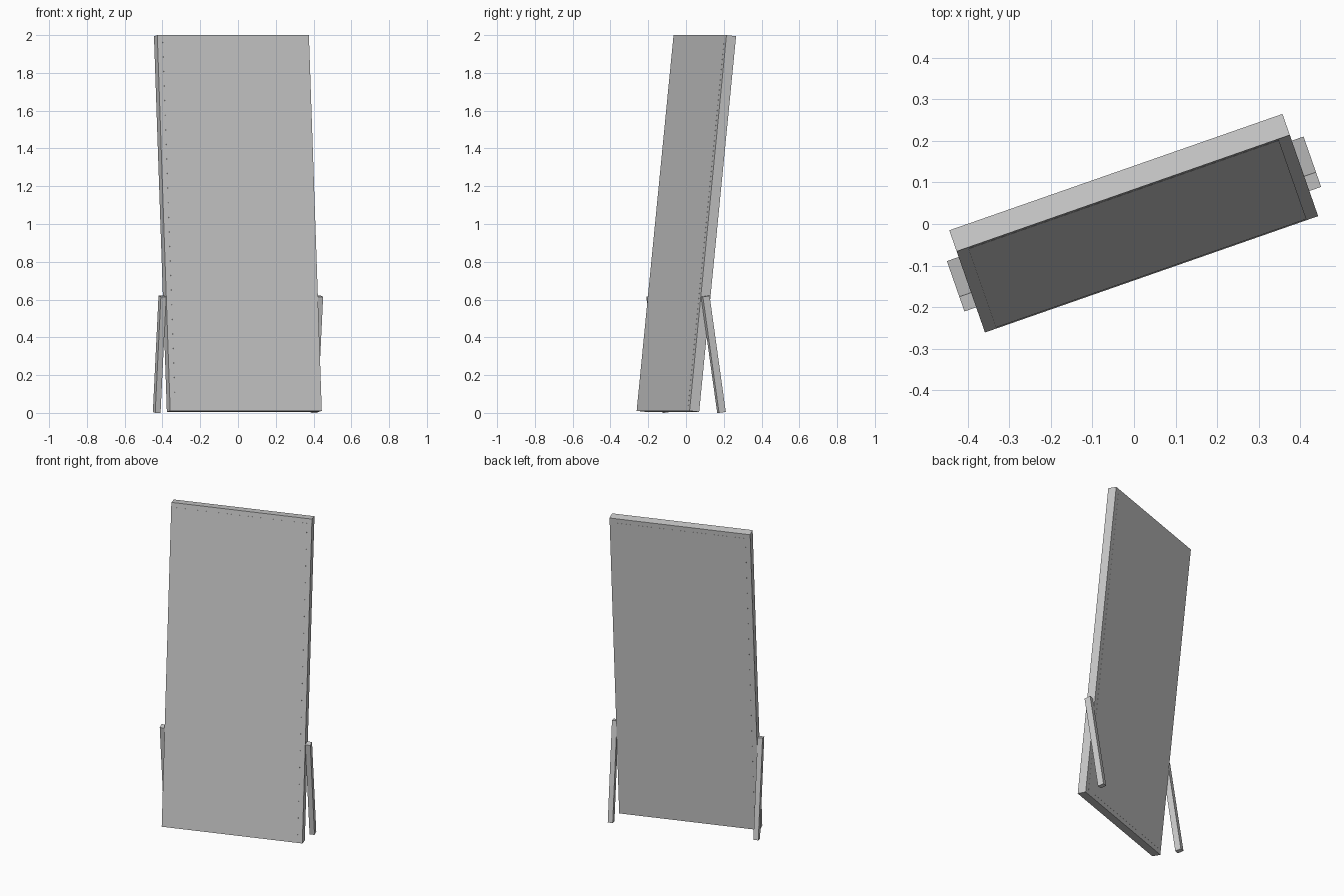
import bpy, bmesh
from math import radians
from mathutils import Matrix

if "Cube" in bpy.data.objects:
    bpy.data.objects.remove(bpy.data.objects["Cube"])

YAW = Matrix.Rotation(radians(19.25), 4, 'Z')
PANEL = YAW @ Matrix.Translation((0, 0.002, 1.0025)) @ Matrix.Rotation(radians(-5.94), 4, 'X')
W, T, H, RIM = 0.85, 0.054, 2.0, 0.029


def finish(name, bm, mat):
    bmesh.ops.recalc_face_normals(bm, faces=bm.faces)
    me = bpy.data.meshes.new(name)
    bm.to_mesh(me)
    bm.free()
    ob = bpy.data.objects.new(name, me)
    ob.matrix_world = mat
    bpy.context.collection.objects.link(ob)
    return ob


def box_mesh(size):
    bm = bmesh.new()
    bmesh.ops.create_cube(bm, size=1)
    bmesh.ops.scale(bm, vec=size, verts=bm.verts)
    return bm


# Mirror frame: slab with an opening cut through front and back
bm = box_mesh((W, T, H))
faces = [f for f in bm.faces if abs(f.normal.y) > 0.9]
bmesh.ops.inset_individual(bm, faces=faces, thickness=RIM, use_even_offset=True)
edges = [e for f in faces for e in f.edges]
bmesh.ops.delete(bm, geom=faces, context='FACES_ONLY')
bmesh.ops.bridge_loops(bm, edges=edges)
finish("mirror_frame", bm, PANEL)

# Mirror glass, practically flush with the frame
finish("mirror_glass", box_mesh((W - 2 * RIM, T + 0.001, H - 2 * RIM)), PANEL)

# Support legs on both sides, splayed to the back
for side, name in ((-1, "left_leg"), (1, "right_leg")):
    mat = (YAW @ Matrix.Translation((side * (W / 2 + 0.015), 0, 0.310))
           @ Matrix.Rotation(radians(8.4), 4, 'X'))
    finish(name, box_mesh((0.03, 0.038, 0.6215)), mat)
